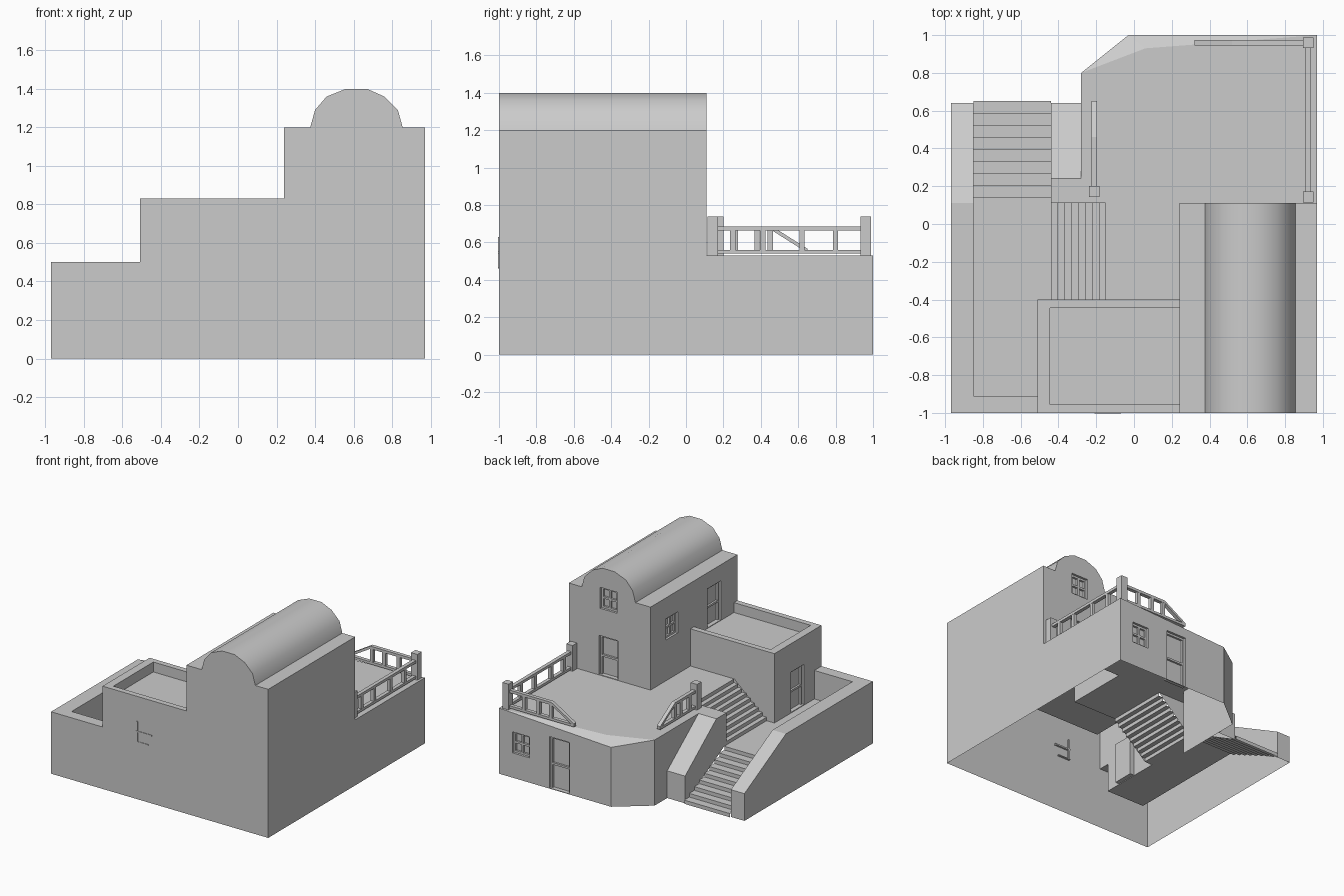
import bpy, bmesh
from mathutils import Vector
from mathutils.geometry import tessellate_polygon

if "Cube" in bpy.data.objects:
    bpy.data.objects.remove(bpy.data.objects["Cube"])

AX = {'x': 0, 'y': 1, 'z': 2}


def finish(name, bm, smooth=False):
    me = bpy.data.meshes.new(name)
    for f in bm.faces:
        f.smooth = smooth
    bm.to_mesh(me)
    bm.free()
    ob = bpy.data.objects.new(name, me)
    bpy.context.collection.objects.link(ob)
    return ob


def face(bm, pts, out):
    """Planar face turned towards the direction 'out'."""
    f = bm.faces.new([bm.verts.new(p) for p in pts])
    f.normal_update()
    if f.normal.dot(Vector(out)) < 0:
        f.normal_flip()


def box(bm, a, b):
    lo = [min(p) for p in zip(a, b)]
    hi = [max(p) for p in zip(a, b)]
    r = bmesh.ops.create_cube(bm, size=1)
    for v in r['verts']:
        v.co = [lo[i] if v.co[i] < 0 else hi[i] for i in range(3)]


def panel(bm, axis, pos, outline, sign=1, doors=(), windows=()):
    """Axis-aligned wall or floor with recessed doors and windows (u0, v0, u1, v1)."""
    k = AX[axis]

    def place(u, v, d=0.0):
        p = [u, v]
        p.insert(k, pos - sign * d)
        return Vector(p)
    out = place(0, 0, -1) - place(0, 0)
    rects = list(doors) + list(windows)
    if not rects:
        face(bm, [place(*p) for p in outline], out)
        return
    loops = [[place(*p) for p in outline]]
    for u0, v0, u1, v1 in rects:
        loops.append([place(u0, v0), place(u0, v1), place(u1, v1), place(u1, v0)])
    flat = [p for l in loops for p in l]
    for t in tessellate_polygon(loops):
        face(bm, [flat[i] for i in t], out)
    bmesh.ops.remove_doubles(bm, verts=bm.verts[:], dist=1e-5)
    for r in rects:
        u0, v0, u1, v1 = r
        c = [(u0, v0), (u1, v0), (u1, v1), (u0, v1)]
        mid = place((u0 + u1) / 2, (v0 + v1) / 2)
        for p, q in zip(c, c[1:] + c[:1]):            # reveals
            pts = [place(*p), place(*q), place(*q, .035), place(*p, .035)]
            face(bm, pts, mid - (pts[0] + pts[1]) / 2)
        face(bm, [place(*p, .035) for p in c], out)   # leaf or glass
        w, um, vm = .016, (u0 + u1) / 2, (v0 + v1) / 2
        bars = [(u0, v0, u0 + w, v1), (u1 - w, v0, u1, v1), (u0, v1 - w, u1, v1)]
        if r in windows:
            bars += [(u0, v0, u1, v0 + w), (um - w / 2, v0, um + w / 2, v1),
                     (u0, vm - w / 2, u1, vm + w / 2)]
        else:
            h = v0 + (v1 - v0) * .45
            bars += [(u0, h, u1, h + w)]
        for a, b, c2, d in bars:
            box(bm, place(a, b, .034), place(c2, d, .018))


ARCH = [(.855, 1.2), (.83, 1.29), (.76, 1.36), (.67, 1.4),
        (.56, 1.4), (.46, 1.36), (.40, 1.29), (.375, 1.2)]
F, T, R = .27, .53, .75   # courtyard, terrace and roof levels

# long front wall with vault gable
bm = bmesh.new()
panel(bm, 'y', -1, [(-.97, 0), (.97, 0), (.97, 1.2)] + ARCH +
      [(.24, 1.2), (.24, .83), (-.51, .83), (-.51, .5), (-.97, .5)], -1)
box(bm, (-.21, -1.004, .54), (-.07, -.985, .552))
box(bm, (-.21, -1.004, .46), (-.10, -.985, .468))
box(bm, (-.205, -1.004, .46), (-.195, -.985, .63))
finish("front_wall", bm)

# right wall
bm = bmesh.new()
panel(bm, 'x', .97, [(-1, 0), (1, 0), (1, T), (.11, T), (.11, 1.2), (-1, 1.2)])
finish("right_wall", bm)

# tall house
bm = bmesh.new()
panel(bm, 'y', .11, [(.24, T), (.97, T), (.97, 1.2)] + ARCH + [(.24, 1.2)], 1,
      doors=[(.53, T + .005, .70, .85)], windows=[(.54, 1.07, .69, 1.24)])
panel(bm, 'x', .24, [(-1, .83), (-.955, .83), (-.955, R), (-.445, R), (-.445, .83),
                     (-.4, .83), (-.4, T), (.11, T), (.11, 1.2), (-1, 1.2)], -1,
      doors=[(-.79, R + .005, -.62, 1.07)], windows=[(-.24, .86, -.09, 1.03)])
for a, b in ((.24, .375), (.855, .97)):
    panel(bm, 'z', 1.2, [(a, -1), (b, -1), (b, .11), (a, .11)])
finish("tall_house", bm)

# barrel vault
bm = bmesh.new()
rows = [[bm.verts.new((x, y, z)) for x, z in ARCH] for y in (-1, .11)]
for i in range(len(ARCH) - 1):
    bm.faces.new((rows[0][i], rows[1][i], rows[1][i + 1], rows[0][i + 1]))
finish("barrel_vault", bm, True)

# low house with roof parapet
bm = bmesh.new()
panel(bm, 'x', -.51, [(-1, .5), (-.91, .5), (-.91, F), (-.4, F), (-.4, .83), (-1, .83)], -1,
      doors=[(-.78, F + .005, -.61, .60)])
panel(bm, 'y', -.4, [(-.51, F), (-.44, F), (-.15, T), (.24, T), (.24, .83), (-.51, .83)])
panel(bm, 'z', .83, [(-.51, -1), (.24, -1), (.24, -.955), (-.445, -.955),
                     (-.445, -.445), (.24, -.445), (.24, -.4), (-.51, -.4)])
panel(bm, 'z', R, [(-.445, -.955), (.24, -.955), (.24, -.445), (-.445, -.445)])
panel(bm, 'x', -.445, [(-.955, R), (-.445, R), (-.445, .83), (-.955, .83)])
for y, s in ((-.955, 1), (-.445, -1)):
    panel(bm, 'y', y, [(-.445, R), (.24, R), (.24, .83), (-.445, .83)], s)
finish("low_house", bm)

# courtyard and its boundary wall
bm = bmesh.new()
panel(bm, 'x', -.97, [(-1, 0), (.64, 0), (.64, .22), (.11, .5), (-1, .5)], -1)
panel(bm, 'x', -.85, [(-.91, F), (.14, F), (.64, 0), (.64, .22), (.11, .5), (-.91, .5)])
panel(bm, 'y', -.91, [(-.85, F), (-.51, F), (-.51, .5), (-.85, .5)])
panel(bm, 'y', .64, [(-.97, 0), (-.85, 0), (-.85, .22), (-.97, .22)])
panel(bm, 'z', .5, [(-.97, -1), (-.51, -1), (-.51, -.91), (-.85, -.91), (-.85, .11), (-.97, .11)])
face(bm, [(-.97, .11, .5), (-.85, .11, .5), (-.85, .64, .22), (-.97, .64, .22)], (0, 0, 1))
panel(bm, 'z', F, [(-.85, -.91), (-.51, -.91), (-.51, -.4), (-.44, -.4), (-.44, .14), (-.85, .14)])
finish("courtyard", bm)

# terrace with cut corner
bm = bmesh.new()
panel(bm, 'z', T, [(-.15, .11), (-.15, -.4), (.24, -.4), (.24, .11), (.97, .11), (.97, 1),
                   (.06, .93), (-.28, .8), (-.28, .24), (-.44, .24), (-.44, .11)])
panel(bm, 'y', 1, [(-.03, 0), (.97, 0), (.97, T), (-.03, .48)], 1,
      doors=[(.34, .005, .52, .42)], windows=[(.70, .20, .85, .37)])
low, edge, side = (-.03, 1, .48), (.06, .93, T), (-.28, .8, T)
face(bm, [(.97, 1, T), edge, low], (0, 0, 1))
face(bm, [edge, side, low], (0, 0, 1))
face(bm, [(-.03, 1, 0), (-.28, .8, 0), side, low], (-1, 1, 0))
panel(bm, 'x', -.28, [(.24, 0), (.8, 0), (.8, T), (.24, T)], -1)
finish("terrace", bm)

# sloped pier between lower stairs and terrace
bm = bmesh.new()
face(bm, [(-.44, .24, T), (-.28, .24, T), (-.28, .64, .22), (-.44, .64, .22)], (0, 0, 1))
panel(bm, 'y', .64, [(-.44, 0), (-.28, 0), (-.28, .22), (-.44, .22)])
panel(bm, 'x', -.44, [(.64, 0), (.64, .22), (.24, T), (.11, T), (.11, F), (.14, F)], -1)
panel(bm, 'y', .11, [(-.44, F), (-.15, T), (-.44, T)], -1)
finish("stair_pier", bm)


def stairs(name, start, run, across, rise, n):
    """n risers and n-1 treads as a folded strip."""
    bm = bmesh.new()
    s, d, w = Vector(start), Vector(run) / (n - 1), Vector(across)
    up = Vector((0, 0, rise / n))
    for i in range(n):
        p = s + d * i + up * i
        face(bm, [p, p + w, p + w + up, p + up], -d)
        if i < n - 1:
            q = p + up
            face(bm, [q, q + w, q + w + d, q + d], (0, 0, 1))
    finish(name, bm)


stairs("lower_stairs", (-.85, .65, 0), (0, -.51, 0), (.41, 0, 0), F, 9)
stairs("upper_stairs", (-.44, -.4, F), (.29, 0, 0), (0, .51, 0), T - F, 9)


def bar(bm, a, b, w, h):
    """Rail of width w and height h from a to b."""
    a, b = Vector(a), Vector(b)
    n = (b - a).cross(Vector((0, 0, 1))).normalized() * w / 2
    u = Vector((0, 0, h / 2))
    ends = [[bm.verts.new(p + o) for o in (n + u, n - u, -n - u, -n + u)] for p in (a, b)]
    for i in range(4):
        j = (i + 1) % 4
        bm.faces.new((ends[0][i], ends[0][j], ends[1][j], ends[1][i]))
    bm.faces.new(ends[0][::-1])
    bm.faces.new(ends[1])
    bmesh.ops.recalc_face_normals(bm, faces=bm.faces[:])


def railing(name, axis, pos, a, bend, b, balusters):
    """Railing from a to b whose top rail slopes down after the bend."""
    bm = bmesh.new()
    P = (lambda t, z: (t, pos, z)) if axis == 'x' else (lambda t, z: (pos, t, z))
    bar(bm, P(a, .675), P(bend, .675), .03, .022)
    bar(bm, P(a, .55), P(b, .55), .03, .02)
    if bend != b:
        bar(bm, P(bend, .675), P(b, .555), .03, .022)
    for t in balusters:
        x, y, z = P(t, .55)
        box(bm, (x - .014, y - .014, z), (x + .014, y + .014, .67))
    finish(name, bm)


railing("right_railing", 'y', .922, .17, .935, .935, (.25, .41, .62, .80))
railing("back_railing", 'x', .96, .9, .52, .32, (.77, .64, .53))
railing("stair_railing", 'y', -.21, .2, .46, .65, (.265, .38, .45))
for name, x, y in (("corner_post", .922, .96), ("house_post", .922, .143), ("stair_post", -.21, .172)):
    bm = bmesh.new()
    box(bm, (x - .028, y - .028, T), (x + .028, y + .028, .738))
    finish(name, bm)
